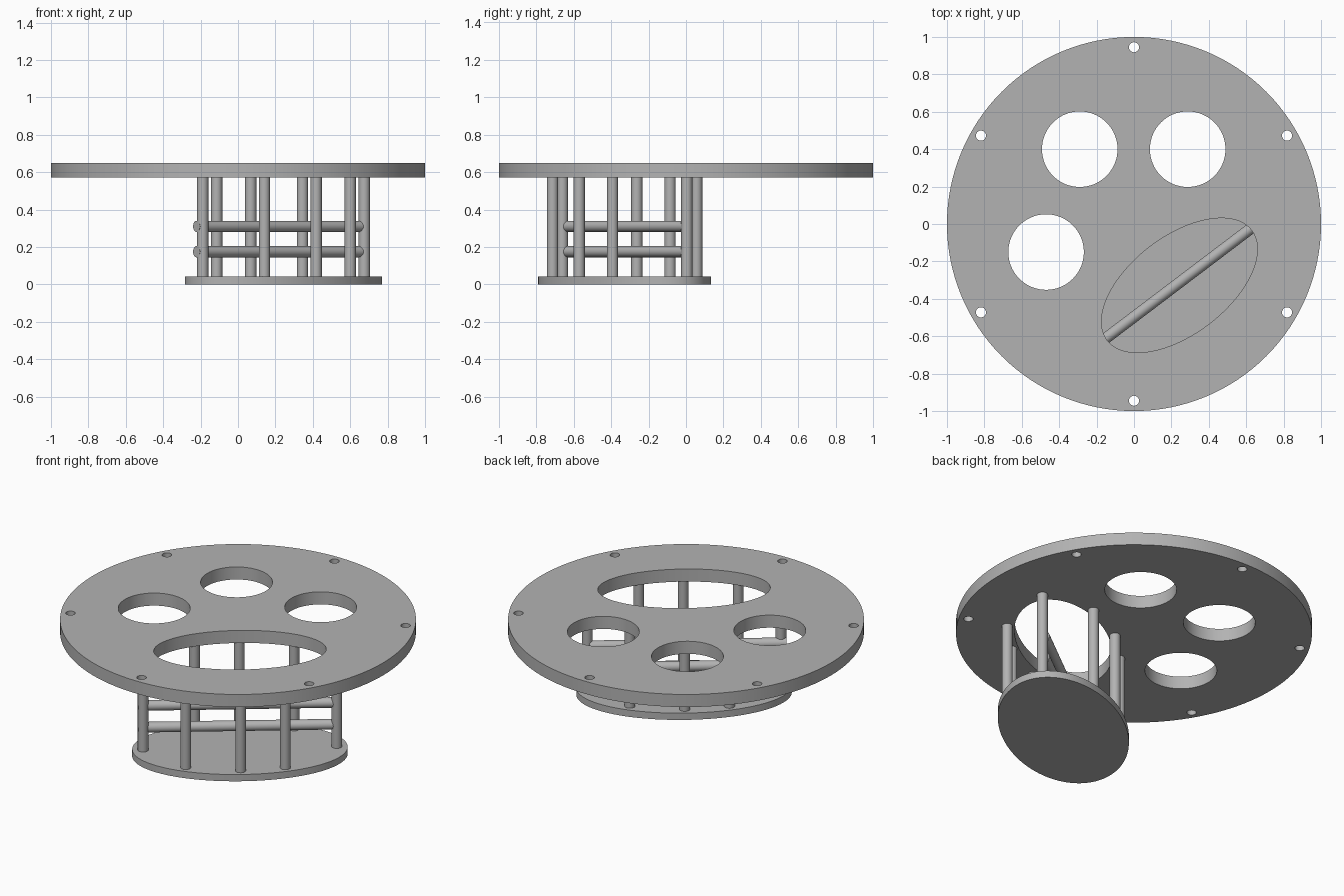
import bpy, bmesh, math
from mathutils import Vector, Matrix

if "Cube" in bpy.data.objects:
    bpy.data.objects.remove(bpy.data.objects["Cube"])

grey = bpy.data.materials.new("plain grey")
grey.use_nodes = True
grey.diffuse_color = (0.45, 0.45, 0.45, 1)
grey.node_tree.nodes["Principled BSDF"].inputs["Base Color"].default_value = (0.45, 0.45, 0.45, 1)

TILT = math.radians(37.3)
CENTRE = (0.243, -0.328)


def finish(obj):
    """Shared material and smooth round walls with crisp rims."""
    obj.data.materials.clear()
    obj.data.materials.append(grey)
    bpy.ops.object.select_all(action="DESELECT")
    obj.select_set(True)
    bpy.context.view_layer.objects.active = obj
    bpy.ops.object.shade_smooth_by_angle(angle=math.radians(35))


def plate(name, outlines, z0, z1):
    """Slab from ellipses (centre, half length, half width, angle); all but the first are holes."""
    curve = bpy.data.curves.new(name, "CURVE")
    curve.dimensions = "2D"
    curve.fill_mode = "BOTH"
    curve.extrude = (z1 - z0) / 2
    for (cx, cy), a, b, angle in outlines:
        count = 128 if a > 0.4 else 64 if a > 0.1 else 24
        spline = curve.splines.new("POLY")
        spline.points.add(count - 1)
        spline.use_cyclic_u = True
        for i, point in enumerate(spline.points):
            t = 2 * math.pi * i / count
            p = Matrix.Rotation(angle, 2) @ Vector((a * math.cos(t), b * math.sin(t)))
            point.co = (cx + p.x, cy + p.y, 0, 1)
    obj = bpy.data.objects.new(name, curve)
    bpy.context.collection.objects.link(obj)
    bpy.ops.object.select_all(action="DESELECT")
    obj.select_set(True)
    bpy.context.view_layer.objects.active = obj
    bpy.ops.object.convert(target="MESH")
    obj = bpy.context.object
    obj.name = name
    bm = bmesh.new()
    bm.from_mesh(obj.data)
    bmesh.ops.remove_doubles(bm, verts=bm.verts, dist=0.0001)
    bmesh.ops.translate(bm, verts=bm.verts, vec=(0, 0, (z0 + z1) / 2))
    bmesh.ops.recalc_face_normals(bm, faces=bm.faces)
    bm.to_mesh(obj.data)
    bm.free()
    finish(obj)


def rod(name, start, end, radius=0.03):
    """Round bar between two points."""
    start, end = Vector(start), Vector(end)
    axis = end - start
    bpy.ops.mesh.primitive_cylinder_add(vertices=32, radius=radius, depth=axis.length,
                                        location=(start + end) / 2,
                                        rotation=axis.to_track_quat("Z", "Y").to_euler())
    obj = bpy.context.object
    obj.name = name
    finish(obj)


# Round top with one oval opening, three round openings and six bolt holes
openings = [(CENTRE, 0.485, 0.26, TILT)]
openings += [(c, 0.202, 0.202, 0) for c in ((-0.29, 0.4), (0.287, 0.4), (-0.47, -0.15))]
for i in range(6):
    t = math.radians(30 + 60 * i)
    openings.append(((0.945 * math.cos(t), 0.945 * math.sin(t)), 0.027, 0.027, 0))
plate("top_disc", [((0, 0), 1, 1, 0)] + openings, 0.572, 0.65)

# Oval floor of the hanging basket
plate("basket_floor", [(CENTRE, 0.606, 0.352, TILT)], 0, 0.042)

# Posts in opposite pairs around the oval
for i, (dx, dy) in enumerate(((0.432, 0.332), (0.102, 0.385), (-0.175, 0.243), (-0.357, 0.065))):
    for side in (1, -1):
        x, y = CENTRE[0] + side * dx, CENTRE[1] + side * dy
        rod(f"post_{i + 1}_{'back' if side > 0 else 'front'}", (x, y, 0.04), (x, y, 0.575))

# Two long rails joining the end posts
for name, z in (("lower_rail", 0.175), ("upper_rail", 0.31)):
    rod(name, (-0.222, -0.665, z), (0.66, 0.003, z))
